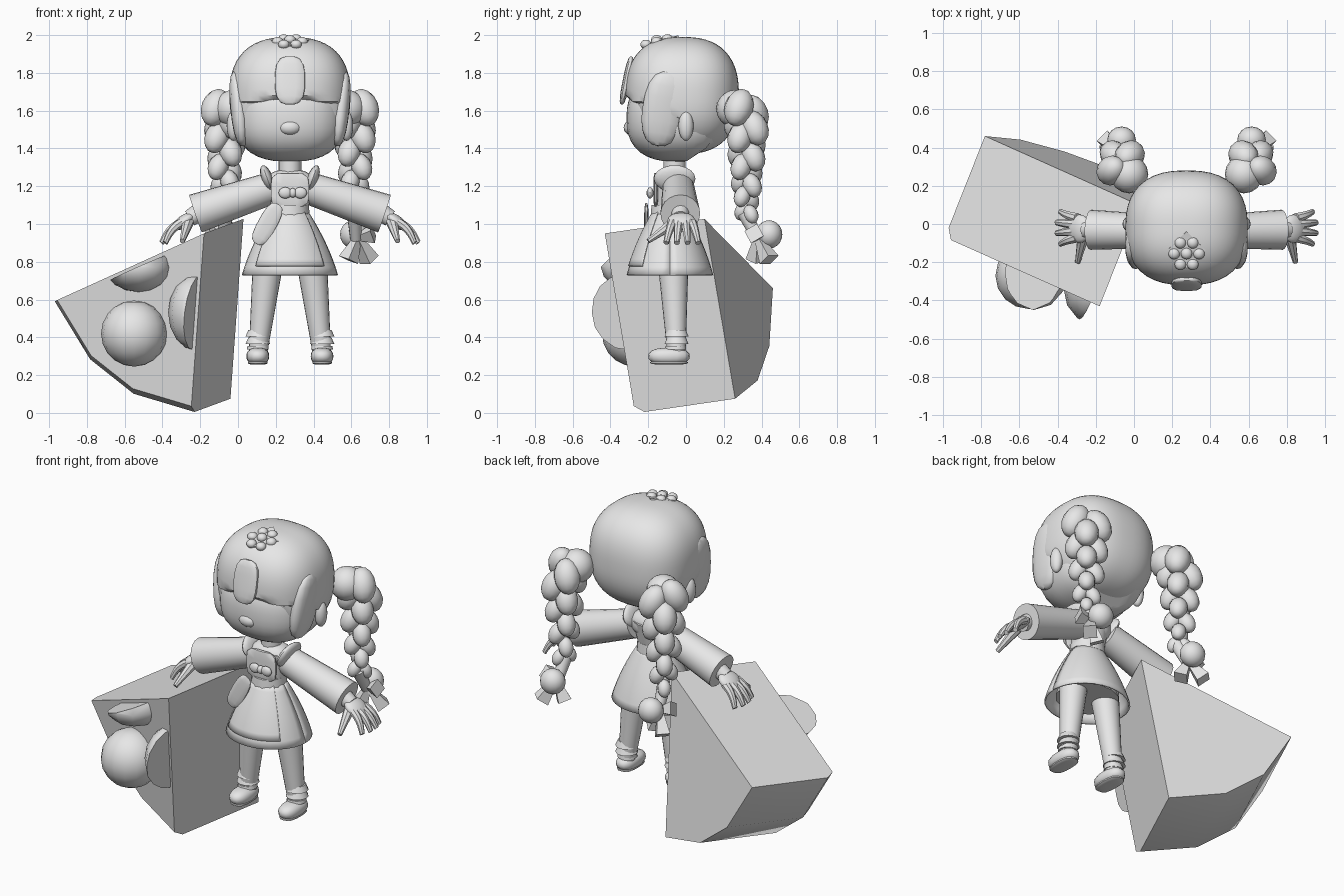
import bpy, bmesh, math
from mathutils import Vector, Matrix

if "Cube" in bpy.data.objects:
    bpy.data.objects.remove(bpy.data.objects["Cube"])

CENTRE = .275  # centre line of the figure
SHADE = .8
grey = bpy.data.materials.new("plain grey")
grey.use_nodes = True
grey.diffuse_color = (SHADE, SHADE, SHADE, 1)
grey.node_tree.nodes["Principled BSDF"].inputs["Base Color"].default_value = (SHADE, SHADE, SHADE, 1)
made = []


def finish(name, bm, thickness=0):
    bmesh.ops.recalc_face_normals(bm, faces=bm.faces)
    mesh = bpy.data.meshes.new(name)
    bm.to_mesh(mesh)
    bm.free()
    mesh.materials.append(grey)
    part = bpy.data.objects.new(name, mesh)
    bpy.context.collection.objects.link(part)
    if thickness:
        part.modifiers.new("thickness", "SOLIDIFY").thickness = thickness
    made.append(part)


def skin(name, rings, closed=True, thickness=0):
    """Join point rings into a surface, capped when closed."""
    bm = bmesh.new()
    rows = [[bm.verts.new(point) for point in ring] for ring in rings]
    count = len(rows[0])
    for lower, upper in zip(rows, rows[1:]):
        for i in range(count if closed else count - 1):
            j = (i + 1) % count
            bm.faces.new((lower[i], lower[j], upper[j], upper[i]))
    if closed:
        bm.faces.new(rows[0])
        bm.faces.new(rows[-1])
    finish(name, bm, thickness)


def tube(name, start, end, radius_start, radius_end, side=1, flat=1, bend=(0, 0, 0), sides=14, steps=6):
    """Tapered limb between two points, bowed along its length by bend."""
    mirror = Vector((side, 1, 1))
    start, end, bend = (Vector(v) * mirror for v in (start, end, bend))
    turn = Vector((0, 0, 1)).rotation_difference(end - start)
    rings = []
    for step in range(steps + 1):
        t = step / steps
        middle = start.lerp(end, t) + bend * math.sin(math.pi * t) + Vector((CENTRE, 0, 0))
        radius = radius_start + (radius_end - radius_start) * t
        angles = [math.tau * i / sides for i in range(sides)]
        rings.append([middle + turn @ Vector((math.cos(a), math.sin(a) * flat, 0)) * radius for a in angles])
    skin(name, rings)


def ball(name, place, size, side=1, square=2, turn=(0, 0, 0), cut=None, shape=None, segments=16):
    """Superellipsoid; shape limits its points, cut keeps the half behind a plane."""
    bm = bmesh.new()
    bmesh.ops.create_uvsphere(bm, u_segments=segments, v_segments=segments * 2 // 3, radius=1)
    for vert in bm.verts:
        vert.co /= sum(abs(c) ** square for c in vert.co) ** (1 / square)
        vert.co *= Vector(size)
        if shape:
            vert.co.y = shape(vert.co)
    if cut:
        bmesh.ops.bisect_plane(bm, geom=bm.verts[:] + bm.edges[:] + bm.faces[:],
                               plane_co=(0, 0, 0), plane_no=cut, clear_outer=True)
        bmesh.ops.holes_fill(bm, edges=[e for e in bm.edges if e.is_boundary])
    tilt, lean, yaw = turn
    spin = (Matrix.Rotation(yaw * side, 4, "Z") @ Matrix.Rotation(lean * side, 4, "Y")
            @ Matrix.Rotation(tilt, 4, "X"))
    x, y, z = place
    bm.transform(Matrix.Translation((CENTRE + side * x, y, z)) @ spin)
    finish(name, bm)


def skirt_panel(name, low, high, arc_start, arc_end, gap=0, thickness=.01):
    """Part of the bell-shaped skirt, between two heights and two angles."""
    rings = []
    for step in range(9):
        t = low + (high - low) * step / 8
        radius = .255 - .1 * t - .06 * t * t + gap
        angles = [math.radians(arc_start + (arc_end - arc_start) * i / 32) for i in range(33)]
        rings.append([(CENTRE + radius * math.cos(a), radius * .9 * math.sin(a) - .085, .73 + .34 * t)
                      for a in angles])
    skin(name, rings, closed=False, thickness=thickness)


# Wedge block: a faceted quarter-round slice with a bevelled front rim
corner = Vector((-.18, -.43, .95))
across = Vector((-.79, .41, -.36))
down = Vector((-.05, .21, -.945))
depth = Vector((.19, .48, .07))
rim = []
for i in range(4):
    angle = math.pi / 6 * i
    reach = .85 if 0 < i < 3 else 1
    rim.append(corner + (across * math.cos(angle) + down * math.sin(angle)) * reach)
front = [corner] + [point.lerp(corner, .04) - depth * .1 for point in rim]
middle = [corner + depth * .02] + rim
back = [corner + depth * 1.1] + [point + depth for point in rim]
skin("wedge_block", [front, middle, back])

# Fruit pieces set in the wedge face, the halves cut parallel to its sides
ball("whole_fruit", (-.825, -.27, .42), (.175, .175, .175))
ball("side_fruit", (-.495, -.33, .53), (.15, .19, .2), cut=down.cross(depth), segments=12)
ball("top_fruit", (-.8, -.25, .77), (.18, .2, .13), cut=depth.cross(across), segments=12)

# Head, with the jaw drawn in behind
ball("head", (0, -.05, 1.56), (.29, .265, .23), square=2.5, segments=32,
     shape=lambda p: min(p.y, .05 + 1.5 * (p.z + .23)))
ball("nose", (0, -.29, 1.51), (.06, .04, .04))

# Hair shell, cut back below the forehead, and centre fringe
ball("hair", (0, -.02, 1.68), (.32, .3, .31), square=2.5, segments=48,
     shape=lambda p: max(p.y, min(0, -.3 - 3 * min(p.z + .02, 0))))
ball("centre_fringe", (0, -.315, 1.76), (.08, .02, .13), square=3, turn=(-.2, 0, 0))

# Flower on a tilted square plate
slope = .26
ball("flower_petal", (0, -.155, 1.975), (.03, .03, .025))
for i in range(6):
    angle = math.tau * i / 6
    forward = .065 * math.sin(angle)
    ball("flower_petal", (.065 * math.cos(angle), forward - .155, 1.965 + slope * forward), (.03, .03, .025))
bm = bmesh.new()
bmesh.ops.create_cone(bm, cap_ends=True, segments=4, radius1=.1, radius2=.1, depth=.008)
bm.transform(Matrix.Translation((CENTRE, -.135, 1.97)) @ Matrix.Rotation(slope, 4, "X"))
finish("flower_plate", bm)

# Neck and bodice
tube("neck", (0, -.06, 1.22), (0, -.06, 1.4), .06, .06)
tube("bodice", (0, -.085, 1.05), (0, -.065, 1.24), .095, .12, flat=.9)
ball("shoulders", (0, -.06, 1.21), (.13, .09, .08), square=2.5)
ball("bib", (0, -.16, 1.18), (.1, .012, .09), square=5)

# Skirt, apron, waistband and bow
skirt_panel("skirt", 0, 1, 0, 360)
skirt_panel("apron", .14, 1, 222, 318, gap=.006, thickness=.006)
tube("underskirt", (0, -.085, .76), (0, -.085, 1.02), .19, .1, flat=.9)
tube("waistband", (0, -.085, 1.04), (0, -.085, 1.1), .105, .1)
ball("apron_flap", (-.12, -.21, 1), (.05, .012, .12), square=3, turn=(0, .5, 0))
ball("bow_knot", (.015, -.19, 1.165), (.02, .02, .025))

# Everything that comes in pairs
for side, label in ((1, "left"), (-1, "right")):
    # Hair locks, ear and bow loop
    ball(label + "_side_lock", (.27, -.12, 1.61), (.045, .11, .2), side, square=2.5, turn=(-.15, .1, 0))
    ball(label + "_fringe", (.19, -.21, 1.69), (.09, .05, .2), side, turn=(0, -.45, .5))
    ball(label + "_ear", (.3, 0, 1.52), (.035, .04, .08), side)
    ball(label + "_bow_loop", (.015 * side + .04, -.19, 1.165), (.035, .018, .03), side)

    # Plait of strand pairs, each pair set across the one above
    ball(label + "_braid_root", (.3, .26, 1.61), (.1, .1, .1), side)
    rows = 8
    for row in range(rows):
        t = row / (rows - 1)
        radius = .08 - .04 * t
        across_x, across_y = (.5, .6) if row % 2 else (-.6, .5)
        for way in (-1, 1):
            offset = way * radius
            ball(label + "_braid_strand",
                 (.345 + offset * across_x, .32 + offset * across_y, 1.6 - .54 * t - offset * .2),
                 (radius * .95, radius * .95, radius * 1.3), side,
                 turn=(way * across_y * .6, way * across_x * -.6, 0), segments=12)
    tube(label + "_braid_end", (.35, .38, .92), (.34, .31, 1.06), .03, .04, side)

    # Bauble and ribbon
    knot = (.36, .38, .93)
    ball(label + "_bauble", (.34, .44, .945), (.075, .07, .075), side)
    for name, tip in (("inner_tail", (.31, .37, .81)), ("outer_tail", (.42, .44, .81)), ("loop", (.44, .36, .95))):
        tube(label + "_ribbon_" + name, tip, knot, .055, .02, side, sides=4, steps=1)

    # Shoulder ruffle, sleeve and hand with spread fingers
    ball(label + "_shoulder_ruffle", (.12, -.06, 1.24), (.03, .11, .075), side, turn=(0, .35, 0))
    tube(label + "_sleeve", (.1, -.04, 1.19), (.5, -.03, 1.055), .085, .105, side, sides=20)
    tube(label + "_wrist", (.47, -.03, 1.07), (.53, -.03, 1.03), .05, .045, side)
    ball(label + "_palm", (.56, -.025, 1.015), (.07, .075, .033), side, turn=(0, .6, 0))
    for finger in range(4):
        spread = finger / 1.5 - 1
        tube(label + "_finger", (.57, .05 * spread - .02, 1.01),
             (.69 - .03 * abs(spread), .085 * spread - .02, .9), .027, .015, side,
             bend=(.01, 0, .012), sides=8)
    tube(label + "_thumb", (.54, -.06, 1.01), (.57, -.2, .91), .032, .014, side, sides=8)

    # Leg, sock frill and strapped shoe
    tube(label + "_leg", (.17, -.05, .31), (.11, -.07, .85), .048, .085, side, sides=20)
    for low in (.365, .405):
        tube(label + "_sock_frill", (.17, -.05, low), (.17, -.05, low + .035), .065, .05, side)
    ball(label + "_shoe", (.17, -.09, .3), (.06, .11, .045), side, square=2.5)
    ball(label + "_sole", (.17, -.09, .266), (.052, .1, .011), side, square=3)
    tube(label + "_shoe_strap", (.17, -.055, .335), (.17, -.055, .355), .058, .055, side)

# Smooth shading with sharp edges kept
bpy.ops.object.select_all(action="DESELECT")
for part in made:
    part.select_set(True)
bpy.context.view_layer.objects.active = made[0]
bpy.ops.object.shade_smooth_by_angle(angle=math.radians(40))
